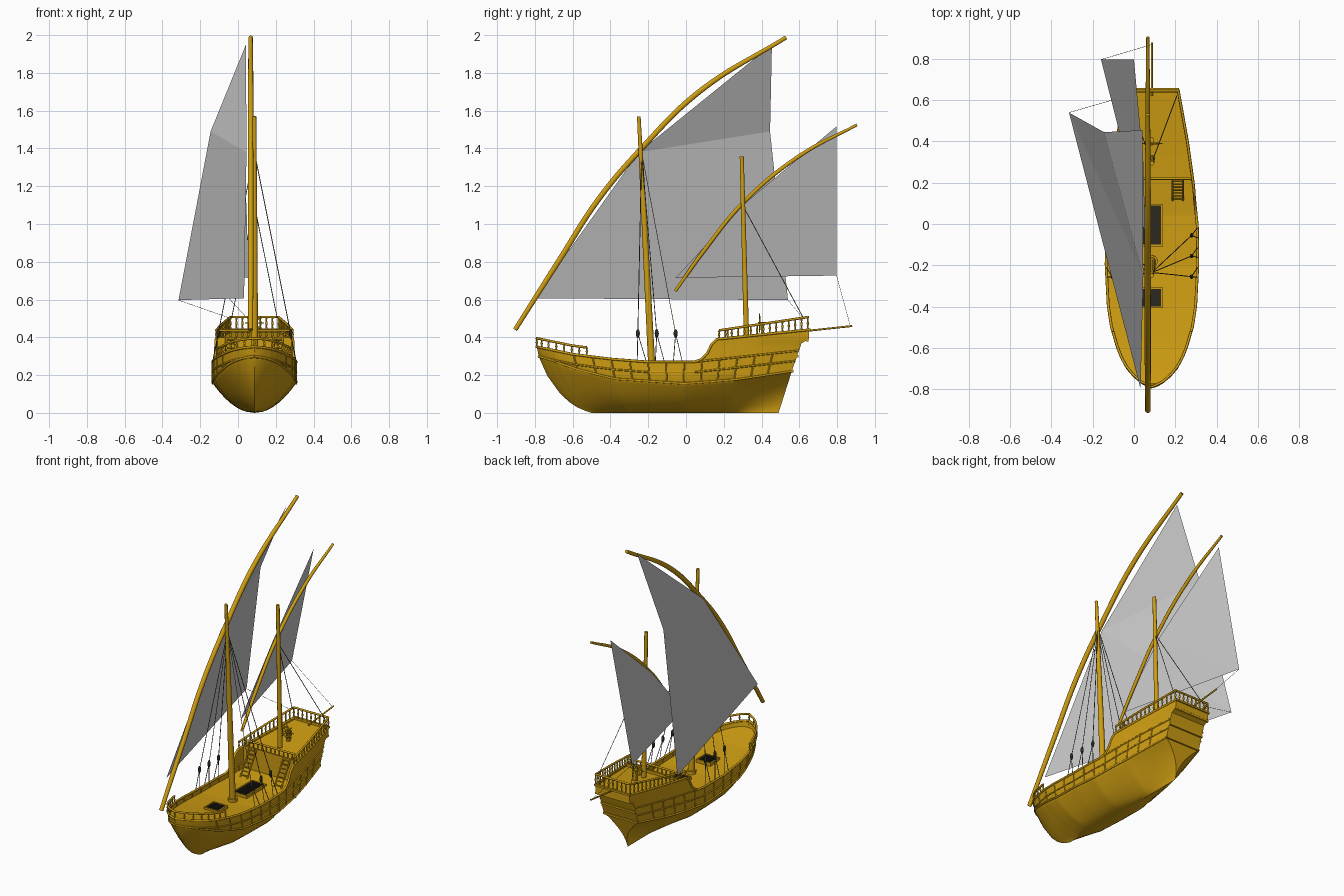
import bpy, bmesh, math
from mathutils import Vector

if "Cube" in bpy.data.objects:
    bpy.data.objects.remove(bpy.data.objects["Cube"])

CX = 0.087  # ship centreline


def material(name, rgb):
    m = bpy.data.materials.new(name)
    m.use_nodes = True
    m.diffuse_color = (*rgb, 1)
    m.node_tree.nodes["Principled BSDF"].inputs["Base Color"].default_value = (*rgb, 1)
    return m


wood = material("golden wood", (0.62, 0.34, 0.006))
cloth = material("grey sailcloth", (0.6, 0.6, 0.6))
dark = material("dark iron", (0.025, 0.022, 0.015))
hemp = material("grey rope", (0.11, 0.11, 0.11))


# ---------- helpers ----------
def table(pairs):
    def f(v):
        if v <= pairs[0][0]:
            return pairs[0][1]
        for (a, p), (b, q) in zip(pairs, pairs[1:]):
            if v <= b:
                return p + (q - p) * (v - a) / (b - a)
        return pairs[-1][1]
    return f


def finish(name, bm, mat, smooth=False):
    me = bpy.data.meshes.new(name)
    bmesh.ops.remove_doubles(bm, verts=bm.verts, dist=0.0004)
    bmesh.ops.recalc_face_normals(bm, faces=bm.faces)
    bm.to_mesh(me)
    bm.free()
    me.materials.append(mat)
    ob = bpy.data.objects.new(name, me)
    bpy.context.collection.objects.link(ob)
    if smooth:
        activate(ob)
        bpy.ops.object.shade_smooth_by_angle(angle=math.radians(40))
    return ob


def activate(ob):
    bpy.ops.object.select_all(action="DESELECT")
    ob.select_set(True)
    bpy.context.view_layer.objects.active = ob


def tube(name, paths, r, mat, smooth=False, radii=None, sides=2):
    cu = bpy.data.curves.new(name, "CURVE")
    cu.dimensions, cu.bevel_depth, cu.use_fill_caps = "3D", r, True
    cu.bevel_resolution = sides
    for path in paths:
        sp = cu.splines.new("BEZIER" if smooth else "POLY")
        pts = sp.bezier_points if smooth else sp.points
        pts.add(len(path) - 1)
        for i, (p, c) in enumerate(zip(pts, path)):
            if smooth:
                p.co, p.handle_left_type, p.handle_right_type = c, "AUTO", "AUTO"
            else:
                p.co = (*c, 1)
            p.radius = radii[i] if radii else 1
    cu.materials.append(mat)
    ob = bpy.data.objects.new(name, cu)
    bpy.context.collection.objects.link(ob)
    activate(ob)
    bpy.ops.object.convert(target="MESH")
    bpy.ops.object.shade_smooth_by_angle(angle=math.radians(50))


def boxes(name, items, mat):
    bm = bmesh.new()
    for centre, size in items:
        vs = bmesh.ops.create_cube(bm, size=1)["verts"]
        for v in vs:
            v.co = Vector(a * b + c for a, b, c in zip(v.co, size, centre))
    return finish(name, bm, mat)


# ---------- hull lines ----------
BOW, STERN = -0.79, 0.65
beam = table([(-.79, 0), (-.775, .04), (-.74, .085), (-.7, .12), (-.65, .148), (-.6, .168), (-.5, .197),
              (-.4, .212), (-.2, .222), (0, .22), (.2, .2), (.4, .172), (.65, .127)])
sheer = table([(-.79, .35), (-.6, .31), (-.4, .285), (-.2, .27), (.06, .27), (.1, .285), (.13, .32),
               (.145, .36), (.16, .39), (.65, .44)])
low_sheer = table([(-.79, .35), (-.6, .31), (-.4, .285), (-.2, .27), (.06, .27), (.65, .33)])
wale = table([(-.79, .3), (-.6, .23), (-.4, .18), (0, .155), (.3, .175), (.65, .22)])
fullness = table([(-.79, .8), (-.4, .48), (0, .5), (.3, .8), (.5, 1.6), (.65, 2.2)])
stem = table([(0, -.5), (.02, -.56), (.05, -.61), (.1, -.665), (.2, -.737), (.3, -.78), (.35, -.79)])
sternpost = table([(0, .49), (.22, .56), (.37, .612), (.39, .65)])


def hull(y, z, side=1, out=0.0):
    t = (y - BOW) / (STERN - BOW)
    w = beam(y) * min(1, max(z, 0) / wale(y)) ** fullness(y)
    yy = y + (sternpost(z) - STERN) * t ** 3 + (stem(z) - BOW) * (1 - t) ** 3
    return Vector((CX + side * (w + out), yy, z))


def span(a, b, n):
    return [a + (b - a) * i / n for i in range(n + 1)]


stations = span(BOW, -.7, 9) + span(-.7, STERN, 75)[1:]


# hull shell, closed by a raked transom
def section(y):
    a, b, c = wale(y), low_sheer(y), sheer(y)
    zs = [a * f for f in (0, .04, .1, .2, .35, .5, .65, .8, .9, 1)]
    zs += [a + (b - a) * f for f in (.5, 1)] + [b + (c - b) * f for f in (.35, .55, .7, 1)]
    return [hull(y, z, -1) for z in zs[::-1]] + [hull(y, z) for z in zs[1:]]


bm = bmesh.new()
rows = [[bm.verts.new(p) for p in section(y)] for y in stations]
for r0, r1 in zip(rows, rows[1:]):
    for i in range(len(r0) - 1):
        bm.faces.new((r0[i], r0[i + 1], r1[i + 1], r1[i]))
last = rows[-1]
for i in range(len(last) // 2):
    j = len(last) - 1 - i
    if j - i > 2:
        bm.faces.new((last[i], last[i + 1], last[j - 1], last[j]))
    else:
        bm.faces.new((last[i], last[i + 1], last[j]))
bmesh.ops.dissolve_degenerate(bm, dist=0.0003, edges=bm.edges)
finish("hull", bm, wood, True)


# decks
def deck_z(y):
    return low_sheer(y) - .035


def poop_z(y):
    return sheer(y) - .015


def deck(name, ys, height):
    bm = bmesh.new()
    pairs = [[bm.verts.new(hull(y, height(y), s, -.001)) for s in (-1, 1)] for y in ys]
    for (a, b), (c, d) in zip(pairs, pairs[1:]):
        bm.faces.new((a, b, d, c))
    finish(name, bm, wood)


FRONT = .22
deck("main_deck", [y for y in stations if -.785 < y < .26], deck_z)
deck("quarter_deck", span(FRONT, STERN, 12), poop_z)
boxes("quarter_deck_bulkhead", [((CX, FRONT, .315), (.39, .012, .17))], wood)

# wales, cap rails and frames on both sides
both = (-1, 1)
tube("cap_rail", [[hull(y, sheer(y), s) for y in stations] for s in both], .007, wood)
tube("lower_wales", [[hull(y, wale(y), s) for y in stations] for s in both], .006, wood)
tube("upper_wales", [[hull(y, low_sheer(y) - .055, s) for y in stations] for s in both], .005, wood)
tube("sheer_wales", [[hull(y, low_sheer(y), s) for y in stations if y > .05] for s in both], .005, wood)
tube("frames", [[hull(y, z, s) for z in span(wale(y), low_sheer(y), 3)]
                for s in both for y in span(-.6, .5, 11)], .004, wood)
boxes("transom_mouldings", [((CX, sternpost(z) + .002, z), (w, .014, .012))
                            for z, w in ((.22, .255), (.3, .255), (.385, .258), (.44, .26))], wood)

# railings: a handrail carried by turned posts
rail_height = table([(-.79, .045), (.17, .045), (.65, .068)])


def railing(name, feet):
    def up(p, f):
        return p + Vector((0, 0, f * rail_height(p.y)))
    tube(name + "_handrail", [[up(p, 1) for p in feet]], .0065, wood)
    tube(name + "_posts", [[up(p, f) for f in (0, .3, .5, .7, 1)] for p in feet], .006, wood,
         radii=(1, .6, 1.1, .6, .9))


bow_feet = [hull(y, sheer(y), -1) for y in span(-.53, -.73, 5) + [-.765]]
bow_feet += [hull(BOW, sheer(BOW))] + [Vector((2 * CX - p.x, p.y, p.z)) for p in bow_feet[::-1]]
railing("bow_rail", bow_feet)
for s, n in ((-1, "right"), (1, "left")):
    railing(n + "_quarter_rail", [hull(y, sheer(y), s) for y in span(.175, STERN - .005, 14)])
railing("stern_rail", [Vector((CX + x, .645, .44)) for x in span(-.127, .127, 8)])
railing("quarter_deck_front_rail", [Vector((CX + x, FRONT, .39)) for x in span(-.19, .19, 12)])

# ladders to the quarter deck
ladders, rungs = [], []
for s in both:
    foot, head = Vector((0, .115, .24)), Vector((0, .215, .4))
    edge = [Vector((CX + s * d, 0, 0)) for d in (.1, .15)]
    ladders += [[foot + e, head + e] for e in edge]
    rungs += [[foot.lerp(head, f) + e for e in edge] for f in span(.08, .92, 6)]
tube("ladder_sides", ladders, .005, wood)
tube("ladder_rungs", rungs, .004, wood)

# deck hatches with gratings
for name, y0, y1 in (("main_hatch", -.1, .09), ("fore_hatch", -.4, -.315)):
    ym, ln = (y0 + y1) / 2, y1 - y0
    z = deck_z(ym) + .006
    boxes(name + "_cover", [((CX, ym, z), (.09, ln, .012))], dark)
    bars = [((CX + x, ym, z + .008), (.004, ln, .004)) for x in span(-.04, .04, 5)]
    bars += [((CX, y, z + .008), (.09, .004, .004)) for y in span(y0, y1, round(ln / .017))]
    boxes(name + "_grating", bars, dark)
    frame = [((CX + s * .049, ym, z), (.008, ln + .016, .026)) for s in both]
    frame += [((CX, ym + s * (ln / 2 + .004), z), (.1, .008, .026)) for s in both]
    boxes(name + "_coaming", frame, wood)

# steering wheel and stand
hub = Vector((CX, .39, .475))
ring = [hub + Vector((math.cos(a), 0, math.sin(a))) * .034 for a in span(0, math.tau, 24)]
tube("wheel_rim", [ring], .0045, wood)
spokes = [Vector((math.cos(a), 0, math.sin(a))) * .05 for a in span(0, math.pi * .75, 3)]
tube("wheel_spokes", [[hub - d, hub + d] for d in spokes], .003, wood)
boxes("wheel_stand", [((CX, .405, .445), (.02, .018, .07)), ((CX, .4, .475), (.012, .04, .012))], wood)

# masts, yards and stern boom
tube("main_mast", [[(CX, -.18, .22), (CX, -.215, .9), (CX, -.25, 1.57)]], .02, wood, radii=(1, .8, .5), sides=3)
tube("mizzen_mast", [[(CX, .32, .4), (CX, .295, 1.358)]], .015, wood, radii=(1, .75), sides=3)
tube("main_mast_collar", [[(CX, -.18, .23), (CX, -.181, .255)]], .03, wood)
YX = .067
tube("main_yard", [[(YX, -.905, .44), (YX, -.67, .81), (YX, -.46, 1.135), (YX, -.24, 1.395),
                    (YX, .07, 1.7), (YX, .53, 1.988)]], .015, wood, True, (.85, 1, 1, 1, 1, .75), 3)
tube("mizzen_yard", [[(YX, -.057, .645), (YX, .1, .865), (YX, .3, 1.11), (YX, .6, 1.36), (YX, .905, 1.525)]],
     .011, wood, True, (.8, 1, 1, 1, .7), 3)
tube("stern_boom", [[(CX, .62, .432), (CX, .88, .46)]], .005, wood)


# lateen sails
def sail(name, points, faces):
    bm = bmesh.new()
    vs = [bm.verts.new(p) for p in points]
    for f in faces:
        bm.faces.new([vs[i] for i in f])
    finish(name, bm, cloth)


main_clew, mizzen_clew = (-.315, .54, .597), (-.16, .797, .727)
sail("main_sail", [(.032, -.8, .607), (.045, -.25, 1.38), (.042, .455, 1.95), (-.145, .445, 1.49), main_clew],
     [(0, 1, 4), (1, 3, 4), (1, 2, 3)])
sail("mizzen_sail", [(.055, -.055, .715), (.045, .3, 1.1), (0, .797, 1.517), mizzen_clew], [(0, 1, 3), (1, 2, 3)])

# shrouds with blocks, stays and sheets
ropes, bm = [], bmesh.new()
for s in both:
    for y in (-.255, -.155, -.055):
        block = Vector((CX + s * .192, y, .42))
        ropes.append([(CX, -.235, 1.38), block])
        ropes += [[block, hull(y + d, low_sheer(y + d), s)] for d in (-.005, .045)]
        for v in bmesh.ops.create_icosphere(bm, subdivisions=2, radius=1)["verts"]:
            v.co = block + Vector((v.co.x * .009, v.co.y * .011, v.co.z * .024))
    ropes.append([(CX, .3, 1.1), (CX + s * .12, .62, .505)])
finish("shroud_blocks", bm, dark, True)
tube("rigging", ropes, .0022, hemp, sides=0)
tube("sheets", [[main_clew, (CX - .125, .62, .5)], [mizzen_clew, (CX, .87, .46)]], .001, hemp, sides=0)
